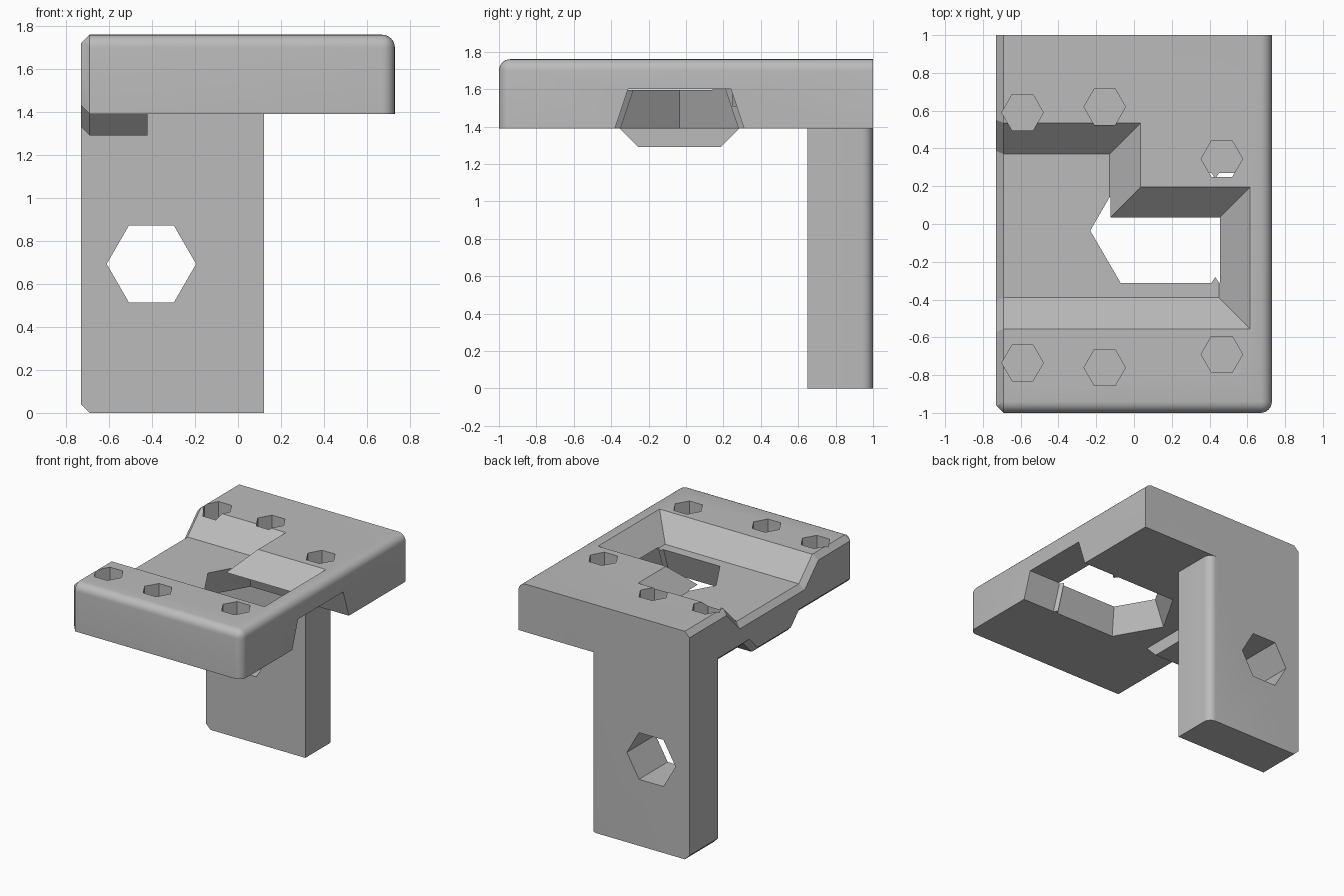
import bpy, bmesh, math

if "Cube" in bpy.data.objects:
    bpy.data.objects.remove(bpy.data.objects["Cube"], do_unlink=True)

grey = bpy.data.materials.new("plain_grey")
grey.use_nodes = True
grey.diffuse_color = (0.5, 0.5, 0.5, 1)
grey.node_tree.nodes["Principled BSDF"].inputs["Base Color"].default_value = (0.5, 0.5, 0.5, 1)


def make(name, bm):
    bmesh.ops.recalc_face_normals(bm, faces=bm.faces)
    mesh = bpy.data.meshes.new(name)
    bm.to_mesh(mesh)
    bm.free()
    mesh.materials.append(grey)
    obj = bpy.data.objects.new(name, mesh)
    bpy.context.collection.objects.link(obj)
    return obj


def loft(name, ring_a, ring_b):
    """Solid between two matching rings of 3D points."""
    bm = bmesh.new()
    a = [bm.verts.new(p) for p in ring_a]
    b = [bm.verts.new(p) for p in ring_b]
    bm.faces.new(a)
    bm.faces.new(b)
    n = len(a)
    for i in range(n):
        j = (i + 1) % n
        bm.faces.new((a[i], a[j], b[j], b[i]))
    return make(name, bm)


def box(x0, x1, y0, y1, z0, z1):
    bm = bmesh.new()
    bmesh.ops.create_cube(bm, size=1)
    for v in bm.verts:
        v.co = (x1 if v.co.x > 0 else x0, y1 if v.co.y > 0 else y0, z1 if v.co.z > 0 else z0)
    return bm


def bevel(bm, pick, width, segments=1):
    """Bevel the edges whose two ends both satisfy the rule."""
    edges = [e for e in bm.edges if pick(e.verts[0].co, e.verts[1].co)]
    bmesh.ops.bevel(bm, geom=edges, offset=width, segments=segments, profile=0.5, affect='EDGES')


def on(axis, value):
    return lambda a, b: abs(a[axis] - value) < 1e-4 and abs(b[axis] - value) < 1e-4


def hexagon(radius):
    return [(radius * math.cos(i * math.pi / 3), radius * math.sin(i * math.pi / 3)) for i in range(6)]


def combine(target, tool, operation):
    mod = target.modifiers.new(tool.name, 'BOOLEAN')
    mod.operation = operation
    mod.solver = 'EXACT'
    mod.object = tool
    bpy.context.view_layer.update()
    graph = bpy.context.evaluated_depsgraph_get()
    mesh = bpy.data.meshes.new_from_object(target.evaluated_get(graph))
    target.modifiers.clear()
    target.data = mesh
    bpy.data.objects.remove(tool, do_unlink=True)


W, BOTTOM, TOP, CH, RD = 0.73, 1.39, 1.76, 0.04, 0.06
left, right = on(0, -W), on(0, W)
front, top, bottom = on(1, -1), on(2, TOP), on(2, BOTTOM)

# Top plate: chamfered on one side, rounded on the other
bm = box(-W, W, -1, 1, BOTTOM, TOP)
bevel(bm, lambda a, b: left(a, b) and (top(a, b) or bottom(a, b) or front(a, b)), CH)
bevel(bm, lambda a, b: (top(a, b) and (front(a, b) or right(a, b))) or (right(a, b) and front(a, b)), RD, 6)
bracket = make("bracket", bm)

# Leg with a chamfered foot and one rounded upright edge
bm = box(-W, 0.12, 0.65, 1, 0, BOTTOM + CH)
bevel(bm, lambda a, b: left(a, b) and on(2, 0)(a, b), CH)
bevel(bm, lambda a, b: on(0, 0.12)(a, b) and on(1, 1)(a, b), RD, 6)
combine(bracket, make("leg", bm), 'UNION')

# Shallow rib under the plate, sloped both ways and chamfered at its outer end
MID = -0.035


def rib_ring(x, low):
    d = low - 1.29
    half = 0.22 + 0.414 * d
    slope = 1.43 - low
    return [(x, MID - half - slope, 1.43), (x, MID - half, low),
            (x, MID + half, low), (x, MID + half + slope, 1.43)]


combine(bracket, loft("rib", rib_ring(-0.42, 1.29), rib_ring(-W + CH, 1.29)), 'UNION')


def rib_end(x, d):
    half = 0.22 - 0.414 * d
    wide = 0.36 - 1.414 * d
    return [(x, MID - wide, 1.43), (x, MID - half, 1.29 + d),
            (x, MID + half, 1.29 + d), (x, MID + wide, 1.43)]


combine(bracket, loft("rib_end", rib_end(-W + CH, 0), rib_end(-W, CH)), 'UNION')

# Stepped recess with 45 degree walls in the top
FLOOR = 1.595
D = 0.205
floor = [(-0.8, -0.39, 0, -1), (0.45, -0.39, 1, -1), (0.45, 0.03, 1, 1),
         (-0.13, 0.03, 1, 1), (-0.13, 0.37, 1, 1), (-0.8, 0.37, 0, 1)]
combine(bracket, loft("recess", [(x, y, FLOOR) for x, y, i, j in floor],
                      [(x + i * D, y + j * D, FLOOR + D) for x, y, i, j in floor]), 'DIFFERENCE')


# Chamfer where the recess runs out of the side
def mouth(x, d):
    s, w = 0.414 * d, D + 1.414 * d
    return [(x, -0.39 - w, FLOOR + D), (x, -0.39 - s, FLOOR - d),
            (x, 0.37 + s, FLOOR - d), (x, 0.37 + w, FLOOR + D)]


combine(bracket, loft("mouth", mouth(-W + CH, 0), mouth(-W - CH, 2 * CH)), 'DIFFERENCE')


# Pointed slot in the underside, open to the other side, with small nibs in its walls
def slot_ring(z):
    g = (1.6 - z) / 3
    half = [(-0.07 - 0.58 * g, 0.275 + g), (0.41, 0.275 + g), (0.43, 0.245 + g),
            (0.45, 0.275 + g), (0.9, 0.275 + g)]
    pts = [(-0.23 - 1.15 * g, 0)] + [(x, -y) for x, y in half] + half[::-1]
    return [(x, MID + y, z) for x, y in pts]


combine(bracket, loft("slot", slot_ring(1.6), slot_ring(1.25)), 'DIFFERENCE')

# Six blind hexagonal sockets
sockets = [(-0.59, 0.59), (-0.155, 0.62), (0.465, 0.345),
           (-0.59, -0.735), (-0.155, -0.76), (0.465, -0.69)]
for cx, cy in sockets:
    rings = [[(cx + x, cy + y, z) for x, y in hexagon(0.11)] for z in (1.51, 1.85)]
    combine(bracket, loft("socket", *rings), 'DIFFERENCE')

# Hexagonal hole through the leg
rings = [[(-0.403 + x, y, 0.693 + z) for x, z in hexagon(0.208)] for y in (0.5, 1.2)]
combine(bracket, loft("leg_hole", *rings), 'DIFFERENCE')

# Smooth shading on the rounded edges only
bpy.ops.object.select_all(action='DESELECT')
bracket.select_set(True)
bpy.context.view_layer.objects.active = bracket
bpy.ops.object.shade_smooth_by_angle(angle=math.radians(30))
